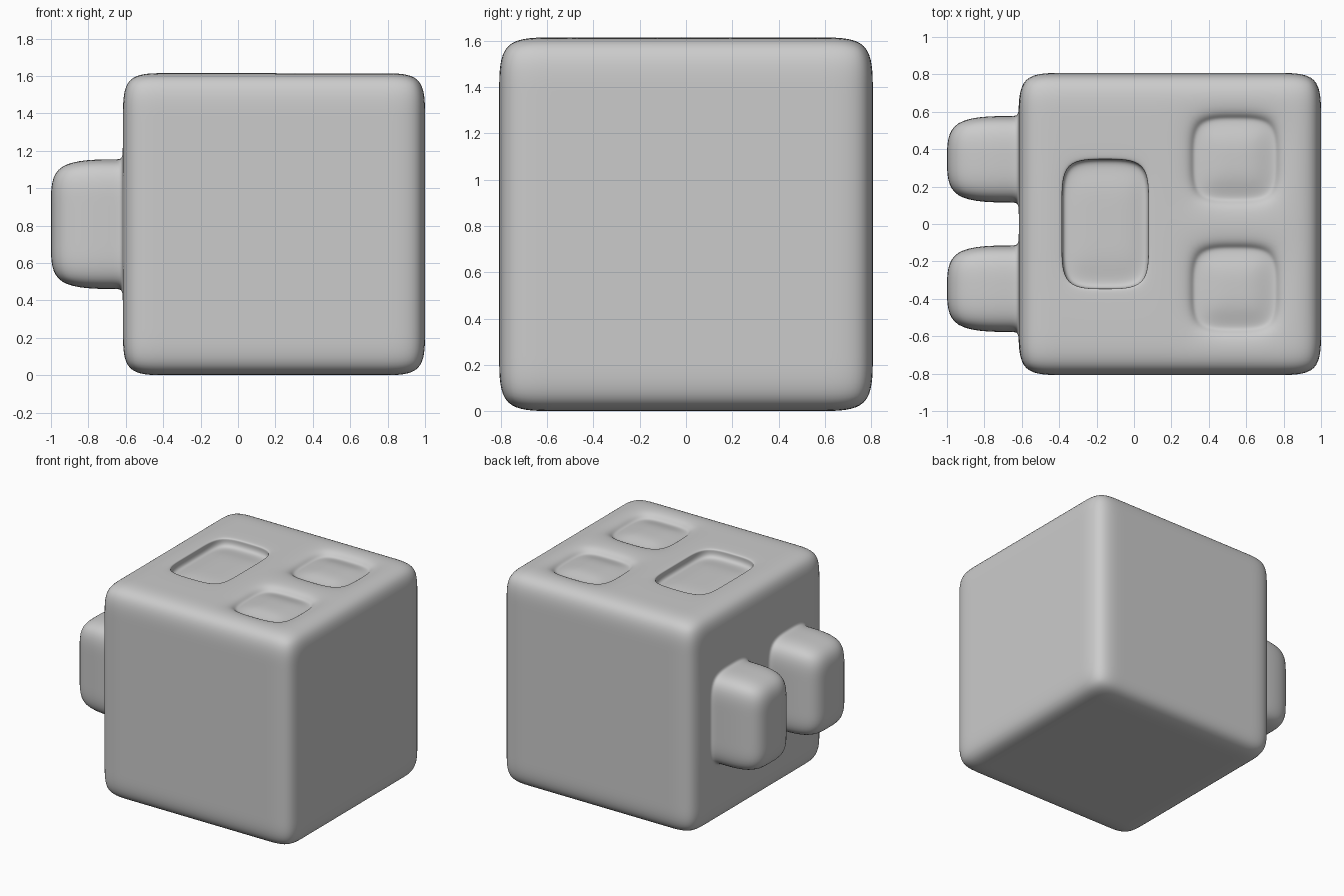
import bpy
import bmesh
from mathutils import Vector

if "Cube" in bpy.data.objects:
    bpy.data.objects.remove(bpy.data.objects["Cube"])

CELLS = 7
SIZE = 1.615
CELL = SIZE / CELLS
CENTRE = Vector((0.1925, 0, SIZE / 2))


def pick(bm, axis, low, high):
    """Cage faces on one side of the block whose centres lie in a box."""
    side = Vector(axis)
    return [f for f in bm.faces
            if f.normal.dot(side) > 0.99
            and (f.calc_center_median() - CENTRE).dot(side) > SIZE / 2 - 0.01
            and all(a < c < b for a, b, c in zip(low, high, f.calc_center_median()))]


def step(bm, faces, move=(0, 0, 0), scale=1.0):
    """Add a loop around a patch, then shift and scale the patch."""
    bmesh.ops.inset_region(bm, faces=faces, thickness=0.0, depth=0.0)
    verts = list({v for f in faces for v in f.verts})
    middle = sum((v.co for v in verts), Vector()) / len(verts)
    for v in verts:
        v.co = middle + (v.co - middle) * scale + Vector(move)


# Block cage, one face per cell
bm = bmesh.new()
bmesh.ops.create_cube(bm, size=SIZE)
bmesh.ops.translate(bm, verts=bm.verts, vec=CENTRE)
bmesh.ops.subdivide_edges(bm, edges=bm.edges[:], cuts=CELLS - 1, use_grid_fill=True)
bm.normal_update()

# Choose every patch before the cage changes
legs = [pick(bm, (-1, 0, 0), (-2, s * 0.346 - CELL, 2 * CELL), (2, s * 0.346 + CELL, 5 * CELL))
        for s in (-1, 1)]
eyes = [pick(bm, (0, 0, 1), (0.3, s * 0.346 - CELL, 0), (0.77, s * 0.346 + CELL, 2))
        for s in (-1, 1)]
mouth = pick(bm, (0, 0, 1), (-0.39, -0.35, 0), (0.08, 0.35, 2))

# Two stubby legs with a tight base
for leg in legs:
    step(bm, leg, (-0.012, 0, 0))
    step(bm, leg, (-0.373, 0, 0))

# Soft eye hollows with a raised pupil
for eye in eyes:
    step(bm, eye, (0, 0, -0.06))
    step(bm, eye, (0, 0, 0.04), 0.5)

# Crisp mouth hollow with a low raised floor
step(bm, mouth, (0, 0, -0.01))
step(bm, mouth, (0, 0, -0.07))
step(bm, mouth, (0, 0, 0.025), 0.62)

bmesh.ops.recalc_face_normals(bm, faces=bm.faces)
mesh = bpy.data.meshes.new("block_body")
bm.to_mesh(mesh)
bm.free()
body = bpy.data.objects.new("block_body", mesh)
bpy.context.collection.objects.link(body)
body.modifiers.new("rounding", "SUBSURF").levels = 3
body.modifiers["rounding"].render_levels = 3
for poly in mesh.polygons:
    poly.use_smooth = True

# Plain grey
grey = bpy.data.materials.new("plain grey")
grey.use_nodes = True
colour = (0.6, 0.6, 0.6, 1)
grey.diffuse_color = colour
grey.node_tree.nodes["Principled BSDF"].inputs["Base Color"].default_value = colour
mesh.materials.append(grey)
